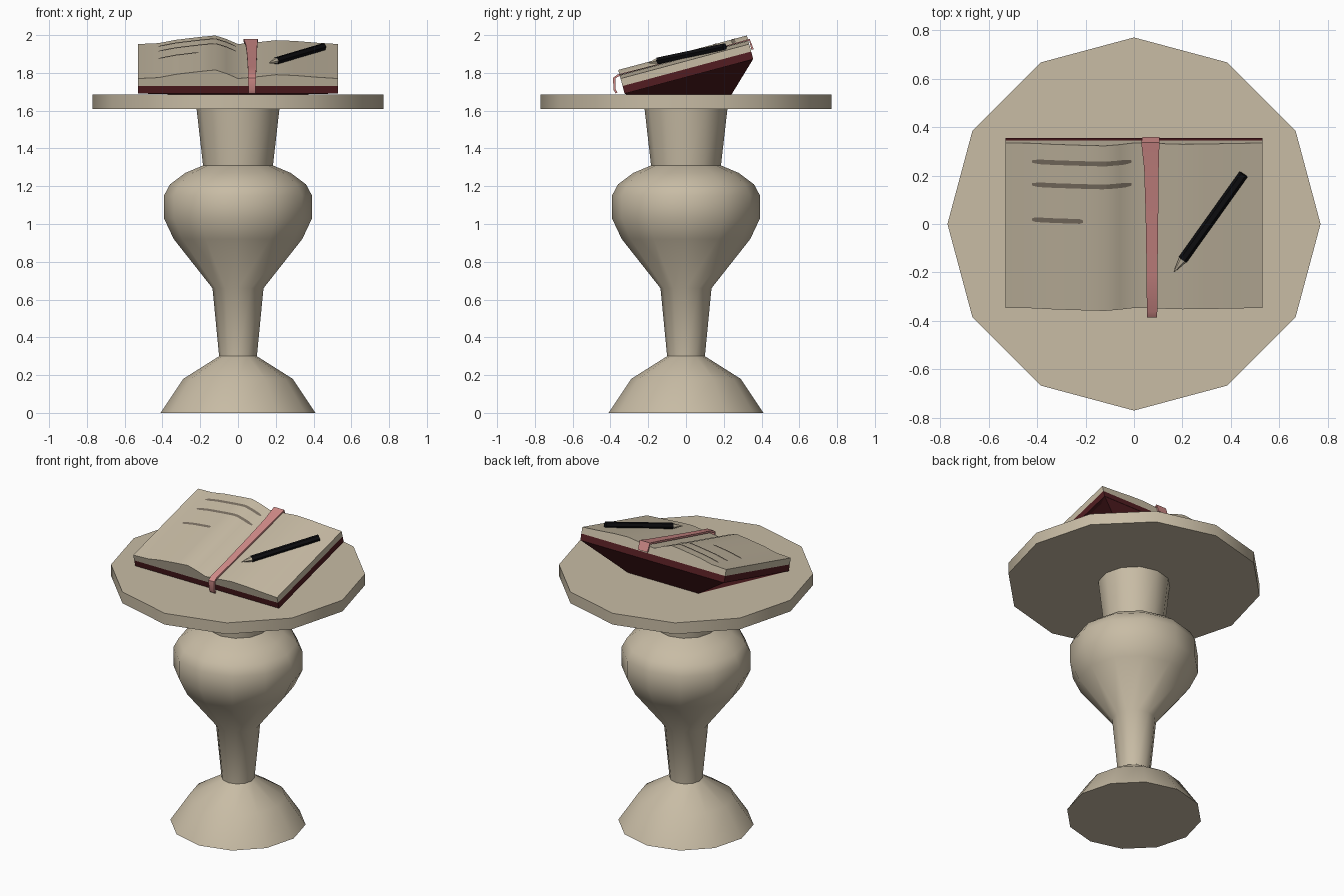
import bpy, bmesh, math
from mathutils import Vector

if "Cube" in bpy.data.objects:
    bpy.data.objects.remove(bpy.data.objects["Cube"])


def material(name, rgb):
    m = bpy.data.materials.new(name)
    m.diffuse_color = (*rgb, 1)
    m.use_nodes = True
    m.node_tree.nodes["Principled BSDF"].inputs["Base Color"].default_value = m.diffuse_color
    return m


CREAM = material("aged cream", (0.578, 0.503, 0.376))
RED = material("dark red leather", (0.085, 0.012, 0.015))
PINK = material("ribbon pink", (0.64, 0.26, 0.25))
BLACK = material("pencil black", (0.004, 0.004, 0.005))
INK = material("faded ink", (0.2, 0.165, 0.125))


def build(name, verts, faces, mats, smooth=None):
    me = bpy.data.meshes.new(name)
    me.from_pydata([tuple(v) for v in verts], [], faces)
    ob = bpy.data.objects.new(name, me)
    bpy.context.collection.objects.link(ob)
    for m in mats:
        me.materials.append(m)
    bm = bmesh.new()
    bm.from_mesh(me)
    bmesh.ops.recalc_face_normals(bm, faces=bm.faces)
    bm.to_mesh(me)
    bm.free()
    if smooth:
        bpy.ops.object.select_all(action='DESELECT')
        ob.select_set(True)
        bpy.context.view_layer.objects.active = ob
        bpy.ops.object.shade_smooth_by_angle(angle=math.radians(smooth))
    return ob


def loft(name, rings, mats, smooth=None):
    """Join equal closed rings of points and cap both ends."""
    n = len(rings[0])
    verts = [p for r in rings for p in r]
    faces = [(k * n + i, k * n + (i + 1) % n, (k + 1) * n + (i + 1) % n, (k + 1) * n + i)
             for k in range(len(rings) - 1) for i in range(n)]
    faces += [tuple(range(n)), tuple(range(len(verts) - n, len(verts)))]
    return build(name, verts, faces, mats, smooth)


def lathe(name, profile, n, mats, smooth):
    rings = [[Vector((r * math.cos(i * math.tau / n), r * math.sin(i * math.tau / n), z))
              for i in range(n)] for r, z in profile]
    return loft(name, rings, mats, smooth)


# Turned pedestal and twelve-sided table top
lathe("pedestal", [(.41, 0), (.29, .18), (.10, .30), (.135, .66), (.34, .92), (.392, 1.03),
                   (.392, 1.15), (.36, 1.21), (.28, 1.27), (.185, 1.31), (.22, 1.615)],
      12, [CREAM], 50)
lathe("table_top", [(.77, 1.61), (.77, 1.685)], 12, [CREAM], 40)

# Book frame: x across, v up the slope, w away from the slope
TILT = math.radians(15)
LENGTH, HALF = .705, .53


def on_book(x, v, w):
    c, s = math.cos(TILT), math.sin(TILT)
    return Vector((x, -.325 + v * c - w * s, 1.69 + v * s + w * c))


PAGE = [(-.53, .083), (-.42, .088), (-.33, .106), (-.2, .122), (-.12, .130), (-.06, .11),
        (0, .083), (.08, .09), (.2, .104), (.3, .10), (.42, .09), (.53, .083)]


def page_height(x):
    for (x0, w0), (x1, w1) in zip(PAGE, PAGE[1:]):
        if x <= x1:
            return w0 + (w1 - w0) * (x - x0) / (x1 - x0)


def rect(v, w0, w1):
    return [on_book(-HALF, v, w0), on_book(HALF, v, w0), on_book(HALF, v, w1), on_book(-HALF, v, w1)]


# Wedge that props the book up
top = [on_book(x, v, .001) for x, v in
       [(-HALF, 0), (HALF, 0), (HALF, LENGTH), (-HALF, LENGTH)]]
foot = [Vector((x, y, 1.684)) for x, y in [(-.26, -.31), (.26, -.31), (.26, .24), (-.26, .24)]]
loft("book_wedge", [foot, top], [RED])

# Cover and open pages
loft("book_cover", [rect(0, 0, .042), rect(LENGTH, 0, .042)], [RED])
section = [(-HALF, .042)] + PAGE + [(HALF, .042)]
loft("book_pages", [[on_book(x, v, w) for x, w in section] for v in (0, LENGTH)], [CREAM], 40)


# Written lines on the left page
def ink_line(name, x0, x1, v, half=.01, steps=16):
    verts = []
    for i in range(steps + 1):
        x = x0 + (x1 - x0) * i / steps
        w = page_height(x) + .003
        h = half * (.5 if i in (0, steps) else 1)
        verts += [on_book(x, v - h, w), on_book(x, v + h, w)]
    faces = [(2 * i, 2 * i + 2, 2 * i + 3, 2 * i + 1) for i in range(steps)]
    ob = build(name, verts, faces, [INK])
    if ob.data.polygons[0].normal.z < 0:
        ob.data.flip_normals()


ink_line("ink_line_upper", -.42, -.01, .628)
ink_line("ink_line_middle", -.42, -.01, .53)
ink_line("ink_line_short", -.42, -.21, .38)

# Ribbon bookmark lying along the gutter: left x, right x, v, w
path = [(.035, .105, .715, .05), (.03, .105, .712, .104), (.042, .102, .6, .101),
        (.048, .1, .4, .1), (.052, .097, .15, .1), (.053, .096, -.01, .102),
        (.053, .095, -.032, .094), (.055, .093, -.046, .034), (.055, .093, -.04, .015)]
T = .006
rings = []
for i, (xl, xr, v, w) in enumerate(path):
    a, b = path[max(i - 1, 0)], path[min(i + 1, len(path) - 1)]
    d = Vector((b[2] - a[2], b[3] - a[3])).normalized() * T
    rings.append([on_book(xl, v + d.y, w - d.x), on_book(xr, v + d.y, w - d.x),
                  on_book(xr, v - d.y, w + d.x), on_book(xl, v - d.y, w + d.x)])
loft("ribbon", rings, [PINK], 40)

# Six-sided pencil with a bare sharpened tip
tip, end = Vector((.165, -.198, 1.853)), Vector((.452, .205, 1.938))
axis = (end - tip).normalized()
side = axis.cross(Vector((0, 0, 1))).normalized()
up = side.cross(axis)


def pencil_ring(dist, r):
    return [tip + axis * dist + r * (side * math.cos(a) + up * math.sin(a))
            for a in (i * math.tau / 6 for i in range(6))]


loft("pencil_tip", [pencil_ring(0, .002), pencil_ring(.066, .018)], [CREAM], 40)
loft("pencil_body", [pencil_ring(.064, .02), pencil_ring((end - tip).length, .02)], [BLACK], 40)
